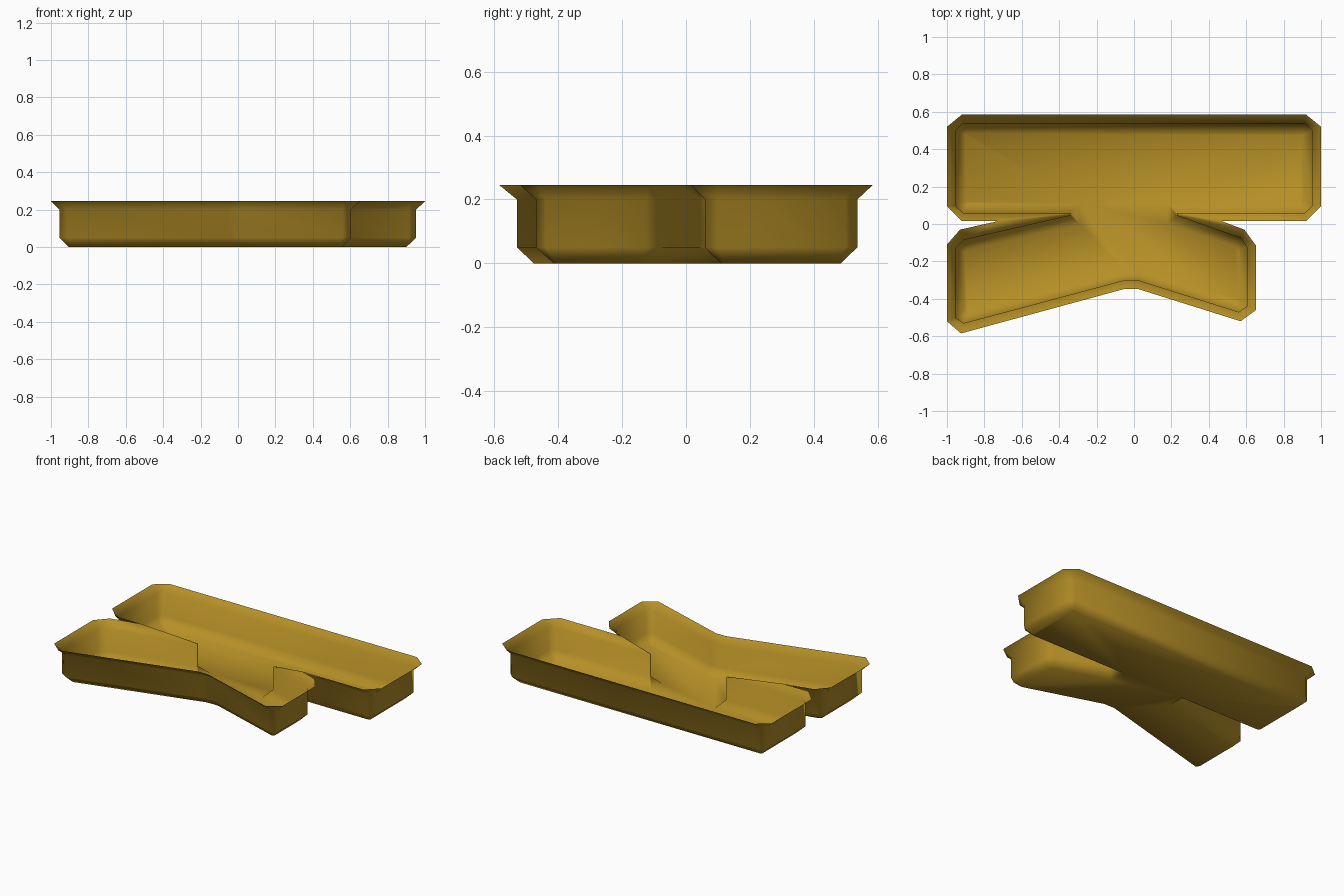
import bpy, bmesh

brass = bpy.data.materials.new("dull_gold")
brass.diffuse_color = (0.47, 0.28, 0.02, 1)

# Plan outlines, counter-clockwise from the front left corner.
# floor: bottom face, wall: upright side, rim: flared lip
floor = [(-.905, -.455), (-.89, -.477), (-.055, -.25), (.025, -.25), (.545, -.415), (.555, -.405),
         (.555, -.14), (.54, -.12), (.18, .0), (.18, .11),
         (.89, .11), (.9, .12), (.9, .475), (.89, .485),
         (-.89, .485), (-.9, .475), (-.9, .12), (-.89, .11),
         (-.29, .11), (-.29, .0), (-.89, -.135), (-.905, -.15)]
wall = [(-.955, -.5), (-.91, -.53), (-.05, -.30), (.02, -.30), (.56, -.47), (.605, -.44),
        (.605, -.125), (.57, -.075), (.23, .045), (.23, .06),
        (.915, .06), (.953, .097), (.953, .5), (.915, .537),
        (-.915, .537), (-.953, .5), (-.953, .097), (-.915, .06),
        (-.34, .06), (-.34, .045), (-.91, -.085), (-.955, -.13)]
rim = [(-1, -.52), (-.925, -.585), (-.05, -.347), (.02, -.347), (.57, -.52), (.652, -.46),
       (.652, -.115), (.59, -.03), (.47, .015), (.47, .015),
       (.92, .015), (1, .095), (1, .52), (.92, .585),
       (-.92, .585), (-1, .52), (-1, .095), (-.92, .015),
       (-.73, .015), (-.73, .015), (-.93, -.03), (-1, -.11)]

# Open sheet tray: floor, sloped foot, upright wall, flared rim
bm = bmesh.new()
levels = [(floor, 0), (wall, .05), (wall, .2), (rim, .245)]
rings = [[bm.verts.new((x, y, z)) for x, y in pts] for pts, z in levels]
bm.faces.new(rings[0])
n = len(floor)
for a, b in zip(rings, rings[1:]):
    for i in range(n):
        j = (i + 1) % n
        bm.faces.new((a[j], a[i], b[i], b[j]))
bmesh.ops.remove_doubles(bm, verts=bm.verts, dist=1e-4)
for f in bm.faces:
    f.smooth = True

mesh = bpy.data.meshes.new("twin_tray")
bm.to_mesh(mesh)
bm.free()
mesh.materials.append(brass)
tray = bpy.data.objects.new("twin_tray", mesh)
bpy.context.collection.objects.link(tray)
